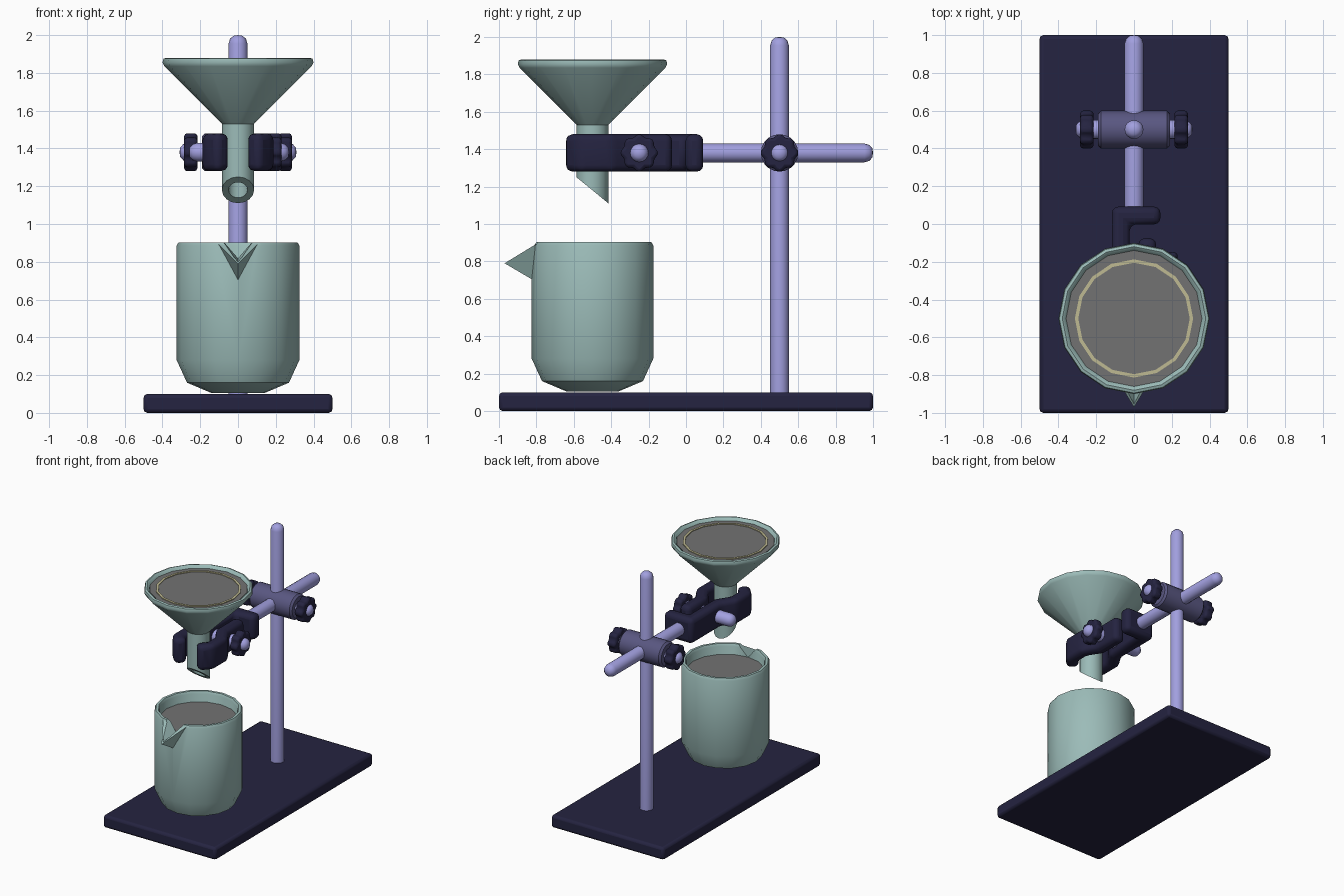
import bpy, bmesh, math
from mathutils import Matrix, Vector

if "Cube" in bpy.data.objects:
    bpy.data.objects.remove(bpy.data.objects["Cube"])


def material(name, rgb):
    m = bpy.data.materials.new(name)
    m.diffuse_color = (*rgb, 1)
    m.use_nodes = True
    m.node_tree.nodes["Principled BSDF"].inputs["Base Color"].default_value = m.diffuse_color
    return m


NAVY = material("dark navy", (0.018, 0.017, 0.052))
LAVENDER = material("lavender metal", (0.36, 0.35, 0.74))
PURPLE = material("muted purple", (0.10, 0.095, 0.22))
GLASS = material("pale teal", (0.33, 0.50, 0.48))
GREY = material("grey liquid", (0.17, 0.17, 0.17))
PAPER = material("cream paper", (0.52, 0.49, 0.29))


def finish(bm, name, mat, bevel=0, segments=3, angle=40):
    bmesh.ops.remove_doubles(bm, verts=bm.verts, dist=1e-5)
    bmesh.ops.recalc_face_normals(bm, faces=bm.faces)
    me = bpy.data.meshes.new(name)
    bm.to_mesh(me)
    bm.free()
    me.materials.append(mat)
    ob = bpy.data.objects.new(name, me)
    bpy.context.collection.objects.link(ob)
    if bevel:
        mod = ob.modifiers.new("bevel", 'BEVEL')
        mod.width, mod.segments = bevel, segments
        mod.limit_method, mod.angle_limit = 'ANGLE', math.radians(30)
    smooth(ob, angle)
    return ob


def smooth(ob, angle=40):
    bpy.ops.object.select_all(action='DESELECT')
    ob.select_set(True)
    bpy.context.view_layer.objects.active = ob
    bpy.ops.object.shade_smooth_by_angle(angle=math.radians(angle))


def lathe(profile, closed=False, n=16):
    """Spin (radius, height) points round z."""
    bm = bmesh.new()
    rings = [[bm.verts.new((r * math.cos(2 * math.pi * i / n),
                            r * math.sin(2 * math.pi * i / n), z))
              for i in range(n)] for r, z in profile]
    pairs = list(zip(rings, rings[1:])) + ([(rings[-1], rings[0])] if closed else [])
    for a, b in pairs:
        for i in range(n):
            j = (i + 1) % n
            bm.faces.new((a[i], a[j], b[j], b[i]))
    return bm


def place(bm, loc, axis=None):
    """Turn z onto the given axis, then move."""
    rot = Matrix()
    if axis:
        rot = Vector((0, 0, 1)).rotation_difference(Vector(axis)).to_matrix().to_4x4()
    bm.transform(Matrix.Translation(loc) @ rot)
    return bm


def rod(name, loc, axis, a, b, r=0.05, start_round=False):
    dome = [(1, -0.045), (0.85, -0.02), (0.5, -0.004), (0, 0)]
    tip = [(r * k, b + dz) for k, dz in dome]
    tail = [(r * k, a - dz) for k, dz in reversed(dome)] if start_round else [(0, a), (r, a)]
    return finish(place(lathe(tail + tip), loc, axis), name, LAVENDER, angle=60)


def knob(name, loc, axis, a, b):
    """Eight-lobed thumb knob."""
    n = 32
    bm = bmesh.new()
    vs = []
    for i in range(n):
        t = 2 * math.pi * i / n
        r = 0.094 + 0.010 * math.cos(8 * t)
        vs.append(bm.verts.new((r * math.cos(t), r * math.sin(t), a)))
    f = bm.faces.new(vs)
    ex = bmesh.ops.extrude_face_region(bm, geom=[f])
    bmesh.ops.translate(bm, vec=(0, 0, b - a),
                        verts=[v for v in ex["geom"] if isinstance(v, bmesh.types.BMVert)])
    return finish(place(bm, loc, axis), name, NAVY, bevel=0.015, segments=2, angle=50)


def ribbon(name, path, z0, z1, half):
    """Upright bar of constant width following a plan path."""
    pts = [Vector(p) for p in path]
    left, right = [], []
    for i, p in enumerate(pts):
        d0 = (p - pts[i - 1]).normalized() if i else None
        d1 = (pts[i + 1] - p).normalized() if i < len(pts) - 1 else None
        d0, d1 = d0 or d1, d1 or d0
        m = (d0 + d1).normalized()
        off = Vector((-m.y, m.x)) * half / m.dot(d0)
        left.append(p + off)
        right.append(p - off)
    bm = bmesh.new()
    f = bm.faces.new([bm.verts.new((p.x, p.y, z0)) for p in left + right[::-1]])
    ex = bmesh.ops.extrude_face_region(bm, geom=[f])
    bmesh.ops.translate(bm, vec=(0, 0, z1 - z0),
                        verts=[v for v in ex["geom"] if isinstance(v, bmesh.types.BMVert)])
    return finish(bm, name, NAVY, bevel=0.035, angle=50)


def hull(name, pts):
    bm = bmesh.new()
    for p in pts:
        bm.verts.new(p)
    bmesh.ops.convex_hull(bm, input=bm.verts)
    return finish(bm, name, GLASS)


def boolean(ob, tool, operation):
    mod = ob.modifiers.new("cut", 'BOOLEAN')
    mod.object, mod.operation, mod.solver = tool, operation, 'EXACT'
    bpy.context.view_layer.objects.active = ob
    bpy.ops.object.modifier_apply(modifier=mod.name)
    bpy.data.objects.remove(tool)


# Base plate
bm = bmesh.new()
bmesh.ops.create_cube(bm, size=1)
bm.transform(Matrix.Translation((0, 0, 0.05)) @ Matrix.Diagonal((1, 2, 0.1, 1)))
finish(bm, "base", NAVY, bevel=0.02, segments=2)

# Stand rods
ZC = 1.38
rod("upright_rod", (0, 0.5, 0), None, 0.09, 2.0)
rod("cross_rod", (0, 0, ZC), (0, 1, 0), 0.05, 1.0)

# Boss head with a screw and knob on each side
bm = lathe([(0, -0.19), (0.085, -0.19), (0.1, -0.175), (0.1, 0.175), (0.085, 0.19), (0, 0.19)], n=20)
finish(place(bm, (0, 0.5, ZC), (1, 0, 0)), "boss_head", PURPLE)
rod("boss_screw", (0, 0.5, ZC), (1, 0, 0), -0.31, 0.31, start_round=True)
for side in (-1, 1):
    knob("boss_knob", (0, 0.5, ZC), (side, 0, 0), 0.215, 0.285)

# Clamp jaws, hooked round the funnel stem
jaw = [(0.07, -0.3), (0.14, -0.41), (0.14, -0.55), (0.075, -0.625)]
ribbon("fixed_jaw", [(0.14, 0.045), (-0.07, 0.045)] + [(-x, y) for x, y in jaw], 1.28, 1.48, 0.047)
ribbon("moving_jaw", [(0.07, -0.075)] + jaw, 1.28, 1.48, 0.047)
rod("clamp_screw", (0, -0.25, ZC), (1, 0, 0), -0.26, 0.27, start_round=True)
knob("clamp_knob", (0, -0.25, ZC), (1, 0, 0), 0.165, 0.23)

# Funnel with slanted outlet
C = (0, -0.5, 0)
bm = lathe([(0.05, 1.18), (0.085, 1.18), (0.085, 1.53), (0.39, 1.835), (0.4, 1.855), (0.395, 1.875),
            (0.38, 1.88), (0.365, 1.87), (0.355, 1.845), (0.05, 1.55)], closed=True)
for v in bm.verts:
    if v.co.z < 1.3:
        v.co.z -= v.co.y * 0.82
finish(place(bm, C), "funnel", GLASS)
finish(place(lathe([(0, 1.857), (0.361, 1.857)]), C), "funnel_fill", GREY)
ring = [(0.295, 1.85), (0.295, 1.863), (0.313, 1.863), (0.313, 1.85)]
finish(place(lathe(ring, closed=True), C), "filter_paper_edge", PAPER)

# Beaker with a pouring spout
outer = [(0, 0.105), (0.14, 0.105), (0.27, 0.16), (0.325, 0.28), (0.325, 0.885), (0.315, 0.903)]
inner = [(0.295, 0.903), (0.285, 0.885), (0.285, 0.29), (0.24, 0.19), (0, 0.15)]
beaker = finish(place(lathe(outer + inner), C), "beaker", GLASS)
spout = hull("spout", [(-0.11, -0.79, 0.9), (0.11, -0.79, 0.9), (0, -0.97, 0.79), (0, -0.8, 0.69)])
boolean(beaker, spout, 'UNION')
groove = hull("groove_cutter", [(-0.15, -0.7, 1.0), (0.15, -0.7, 1.0), (0, -0.7, 0.83),
                                (-0.04, -0.95, 1.0), (0.04, -0.95, 1.0), (0, -0.95, 0.795)])
boolean(beaker, groove, 'DIFFERENCE')
smooth(beaker)
finish(place(lathe([(0, 0.82), (0.287, 0.82)]), C), "beaker_liquid", GREY)
